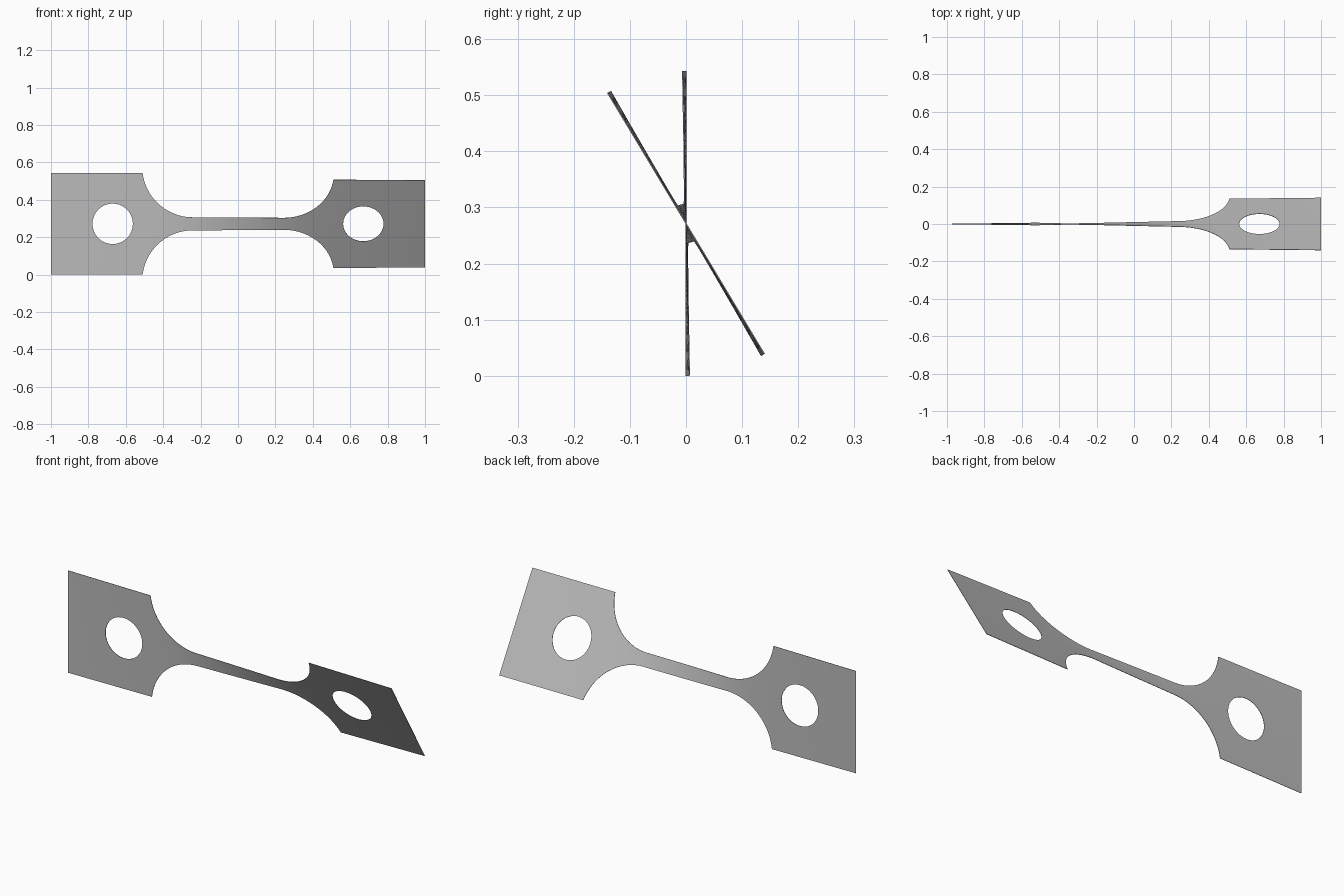
import bpy, bmesh, math

cube = bpy.data.objects.get("Cube")
if cube:
    bpy.data.objects.remove(cube, do_unlink=True)

HALF = 0.2715            # half height of the grips
GAUGE = 0.035            # half height of the narrow gauge
FILLET, FILLET_X = 0.27, 0.242
SHOULDER = 0.51          # where each grip ends
HOLE_X, HOLE_R = 0.67, 0.108
TWIST = math.radians(31)
SIDE, RINGS, STEPS = 16, 5, 800


def half_height(x):
    d = abs(x) - FILLET_X
    if d <= 0:
        return GAUGE
    if abs(x) >= SHOULDER:
        return HALF
    return min(HALF, GAUGE + FILLET - math.sqrt(max(0, FILLET**2 - d * d)))


# Twist builds up fastest where the strip is narrow
total = [0.0]
for i in range(STEPS):
    x = -1 + 2 * (i + 0.5) / STEPS
    total.append(total[-1] + half_height(x) ** -1.3)


def twist_at(x):
    f = max(0, min(STEPS - 1e-6, (x + 1) / 2 * STEPS))
    i = int(f)
    return TWIST * (total[i] + (f - i) * (total[i + 1] - total[i])) / total[-1]


def add_quads(bm, rows, closed):
    n = len(rows[0])
    for a, b in zip(rows, rows[1:]):
        for j in range(n if closed else n - 1):
            k = (j + 1) % n
            bm.faces.new((a[j], a[k], b[k], b[j]))


def add_grip(bm, sign):
    # Rectangular border morphing inwards to the round hole
    x0, x1 = sorted((sign, sign * SHOULDER))
    corners = [(x0, -HALF), (x1, -HALF), (x1, HALF), (x0, HALF)]
    border = []
    for (ax, az), (bx, bz) in zip(corners, corners[1:] + corners[:1]):
        border += [(ax + (bx - ax) * t / SIDE, az + (bz - az) * t / SIDE)
                   for t in range(SIDE)]
    cx = sign * HOLE_X
    rows = []
    for r in range(RINGS + 1):
        f = r / RINGS
        row = []
        for x, z in border:
            s = HOLE_R / math.hypot(x - cx, z)
            row.append(bm.verts.new((x + (cx + (x - cx) * s - x) * f, 0,
                                     z + (z * s - z) * f)))
        rows.append(row)
    add_quads(bm, rows, True)


def add_neck(bm):
    # Columns spaced evenly around each fillet and along the gauge
    end = math.asin((SHOULDER - FILLET_X) / FILLET)
    arc = [FILLET_X + FILLET * math.sin(end * i / 20) for i in range(1, 20)]
    arc.append(SHOULDER)
    xs = [-x for x in reversed(arc)]
    xs += [FILLET_X * (i / 12 - 1) for i in range(25)] + arc
    rows = [[bm.verts.new((x, 0, half_height(x) * (2 * j / SIDE - 1)))
             for j in range(SIDE + 1)] for x in xs]
    add_quads(bm, rows, False)


bm = bmesh.new()
add_grip(bm, -1)
add_neck(bm)
add_grip(bm, 1)
bmesh.ops.remove_doubles(bm, verts=bm.verts, dist=0.0003)
bmesh.ops.recalc_face_normals(bm, faces=bm.faces)

# Turn every cross-section about the long axis
for v in bm.verts:
    a, s = twist_at(v.co.x), v.co.z
    v.co.y, v.co.z = -s * math.sin(a), HALF + s * math.cos(a)

mesh = bpy.data.meshes.new("twisted_test_strip")
bm.to_mesh(mesh)
bm.free()
strip = bpy.data.objects.new("twisted_test_strip", mesh)
bpy.context.collection.objects.link(strip)

# Plain grey finish
grey = bpy.data.materials.new("plain_grey")
grey.use_nodes = True
colour = (0.5, 0.5, 0.5, 1)
grey.diffuse_color = colour
grey.node_tree.nodes["Principled BSDF"].inputs["Base Color"].default_value = colour
mesh.materials.append(grey)

# Thin sheet metal with smooth faces and crisp edges
bpy.context.view_layer.objects.active = strip
strip.select_set(True)
solid = strip.modifiers.new("sheet_thickness", "SOLIDIFY")
solid.thickness = 0.002
solid.offset = 0
bpy.ops.object.modifier_apply(modifier=solid.name)
bpy.ops.object.shade_smooth_by_angle(angle=math.radians(30))
